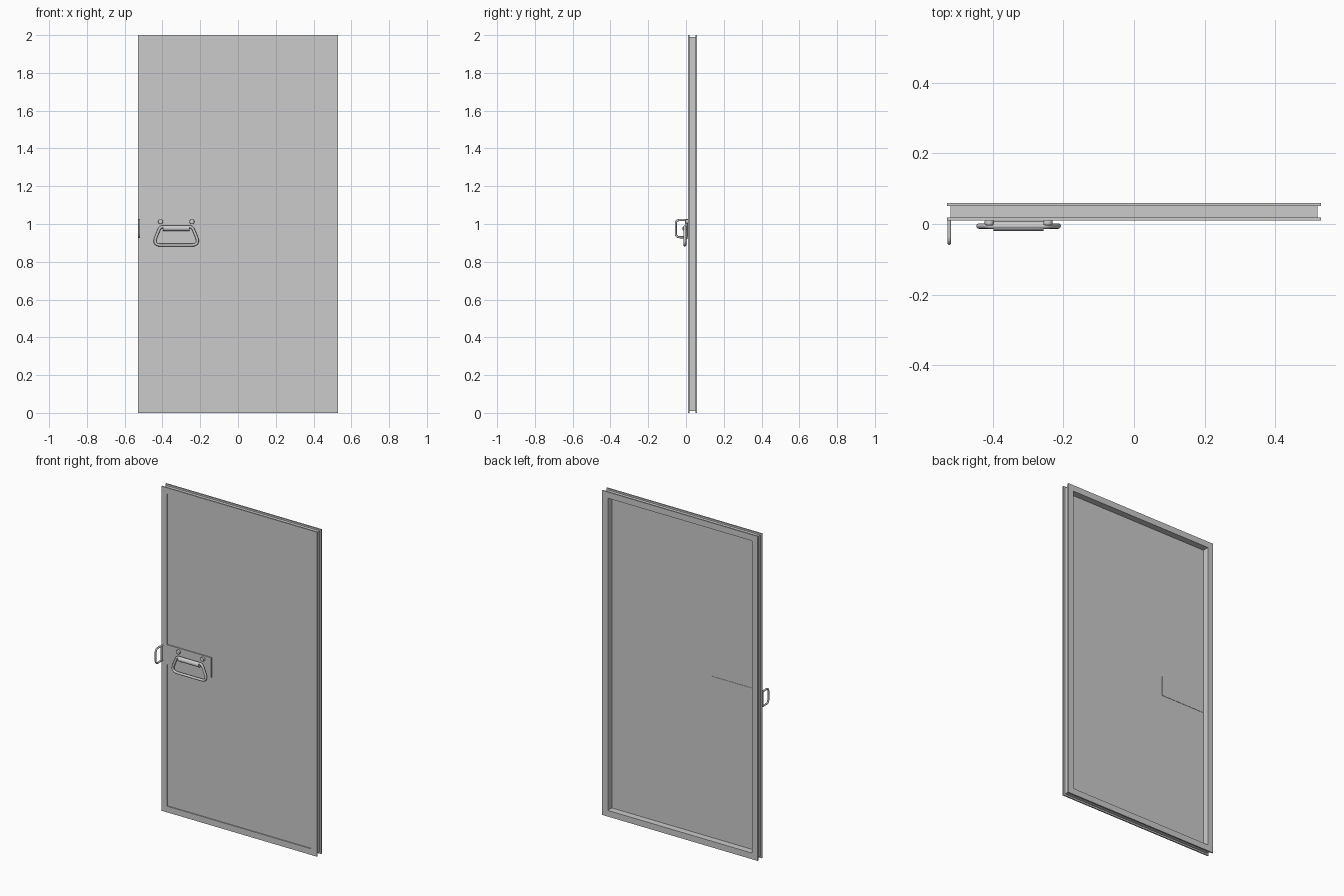
import bpy, bmesh, math
from mathutils import Vector

if "Cube" in bpy.data.objects:
    bpy.data.objects.remove(bpy.data.objects["Cube"])

def add_object(name, bm):
    bmesh.ops.recalc_face_normals(bm, faces=bm.faces)
    me = bpy.data.meshes.new(name)
    bm.to_mesh(me)
    bm.free()
    ob = bpy.data.objects.new(name, me)
    bpy.context.collection.objects.link(ob)
    return ob

def smooth(ob):
    bpy.ops.object.select_all(action='DESELECT')
    ob.select_set(True)
    bpy.context.view_layer.objects.active = ob
    bpy.ops.object.shade_smooth_by_angle(angle=math.radians(40))

def box(name, x0, x1, y0, y1, z0, z1):
    bm = bmesh.new()
    bmesh.ops.create_cube(bm, size=1)
    for v in bm.verts:
        v.co = Vector((x0 + (v.co.x + .5) * (x1 - x0),
                       y0 + (v.co.y + .5) * (y1 - y0),
                       z0 + (v.co.z + .5) * (z1 - z0)))
    return add_object(name, bm)

def cylinder(name, start, end, radius, bevel=0.0, sides=24):
    a, b = Vector(start), Vector(end)
    bm = bmesh.new()
    bmesh.ops.create_cone(bm, cap_ends=True, segments=sides, radius1=radius,
                          radius2=radius, depth=(b - a).length)
    if bevel:
        rim = [e for e in bm.edges if abs(e.verts[0].co.z - e.verts[1].co.z) < 1e-6]
        bmesh.ops.bevel(bm, geom=rim, offset=bevel, segments=2, profile=.5, affect='EDGES')
    rot = (b - a).to_track_quat('Z', 'Y')
    for v in bm.verts:
        v.co = rot @ v.co + (a + b) / 2
    ob = add_object(name, bm)
    smooth(ob)
    return ob

def round_path(points, closed, steps=6):
    """Corners are (point, fillet length); returns the filleted polyline."""
    out, n = [], len(points)
    for i, (p, r) in enumerate(points):
        p = Vector(p)
        if r == 0 or (not closed and i in (0, n - 1)):
            out.append(p)
            continue
        a = p + (Vector(points[i - 1][0]) - p).normalized() * r
        c = p + (Vector(points[(i + 1) % n][0]) - p).normalized() * r
        for k in range(steps + 1):
            t = k / steps
            out.append(a * (1 - t) ** 2 + p * 2 * t * (1 - t) + c * t * t)
    return out

def tube(name, points, radius, normal, closed, sides=12):
    path = round_path(points, closed)
    n, nrm = len(path), Vector(normal)
    bm = bmesh.new()
    rings = []
    for i, p in enumerate(path):
        prev = path[i - 1] if closed or i else p
        nxt = path[(i + 1) % n] if closed or i < n - 1 else p
        side = (nxt - prev).normalized().cross(nrm)
        rings.append([bm.verts.new(p + radius * (math.cos(q) * side + math.sin(q) * nrm))
                      for q in (2 * math.pi * k / sides for k in range(sides))])
    for i in range(n if closed else n - 1):
        a, b = rings[i], rings[(i + 1) % n]
        for k in range(sides):
            m = (k + 1) % sides
            bm.faces.new((a[k], a[m], b[m], b[k]))
    if not closed:
        bm.faces.new(rings[0])
        bm.faces.new(rings[-1])
    ob = add_object(name, bm)
    smooth(ob)
    return ob

W, H, Y0, Y1 = 0.53, 2.0, 0.01, 0.059

# Door frame: grooved profile (inset from edge, depth) mitred round the rectangle
profile = [(0, Y0), (0, Y0 + .008), (.01, Y0 + .008), (.01, Y1 - .008),
           (0, Y1 - .008), (0, Y1), (.038, Y1), (.038, Y0)]
bm = bmesh.new()
rings = [[bm.verts.new((sx * (W - d), y, H / 2 + sz * (H / 2 - d))) for d, y in profile]
         for sx, sz in ((-1, -1), (1, -1), (1, 1), (-1, 1))]
for i in range(4):
    a, b = rings[i], rings[(i + 1) % 4]
    for k in range(len(profile)):
        m = (k + 1) % len(profile)
        bm.faces.new((a[k], a[m], b[m], b[k]))
add_object("door_frame", bm)

# Thin sheet panel and the latch plate flush with the frame
box("door_panel", -W + .036, W - .036, .016, .019, .036, H - .036)
box("handle_plate", -W + .036, -.19, Y0, .021, .91, 1.033)

# Folding handle: trapezoid loop and grip barrel
CX = -.327
loop = [((CX - .085, -.006, .985), .015), ((CX + .085, -.006, .985), .015),
        ((CX + .125, -.006, .888), .045), ((CX - .125, -.006, .888), .045)]
tube("handle_loop", loop, .0075, (0, 1, 0), True)
cylinder("handle_grip", (CX - .071, -.006, .977), (CX + .071, -.006, .977), .014)

# Rivets above the handle
for side, sx in (("left", -1), ("right", 1)):
    x = CX + sx * .083
    cylinder("rivet_" + side, (x, .012, 1.012), (x, -.004, 1.012), .013, .004)

# Edge staple for a padlock
X = -.5235
staple = [((X, .014, 1.021), 0), ((X, -.054, 1.021), .02),
          ((X, -.054, .93), .02), ((X, .014, .93), 0)]
tube("edge_staple", staple, .0055, (1, 0, 0), False)
cylinder("staple_base", (X, .004, .93), (X, .004, 1.021), .0055)
